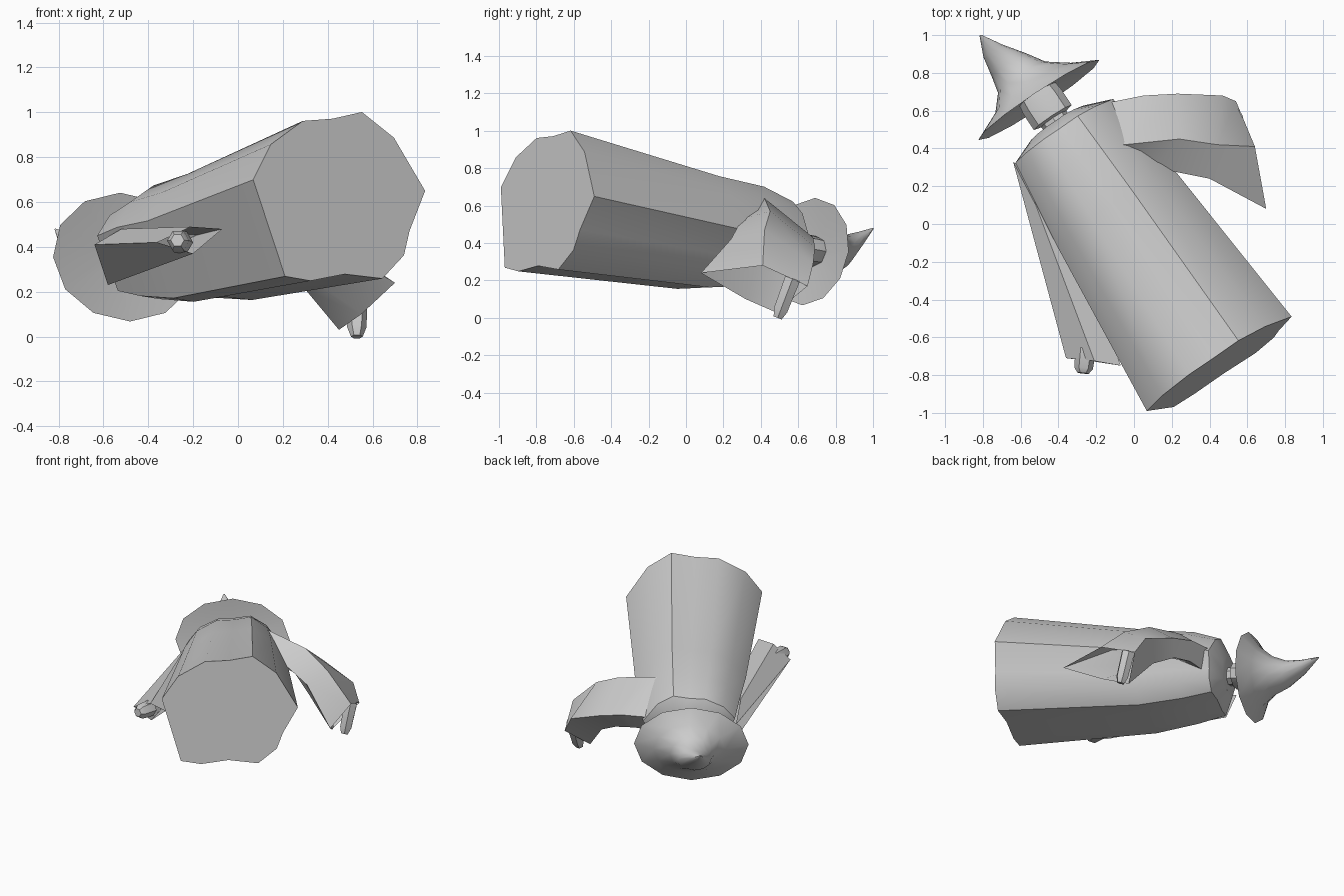
import bpy, bmesh, math
from mathutils import Vector

cube = bpy.data.objects.get("Cube")
if cube:
    bpy.data.objects.remove(cube)

# One plain grey for the whole figure
grey = bpy.data.materials.new("plain_grey")
grey.use_nodes = True
grey.diffuse_color = (0.6, 0.6, 0.6, 1)
grey.node_tree.nodes["Principled BSDF"].inputs["Base Color"].default_value = (0.6, 0.6, 0.6, 1)

# The figure lies along this axis, from hem to hat
base = Vector((0.44, -0.755, 0.63))
up = Vector((-0.545, 0.826, -0.14)).normalized()
side = Vector((0.83, 0.55, 0)).normalized()
depth = side.cross(up).normalized()


def place(t, w, d):
    return base + up * t + side * w + depth * d


def loft(name, rings, open_end=False, angle=35):
    """Skin a row of equal-length rings into one object."""
    bm = bmesh.new()
    rows = [[bm.verts.new(p) for p in ring] for ring in rings]
    n = len(rows[0])
    for a, b in zip(rows, rows[1:]):
        for i in range(n):
            j = (i + 1) % n
            bm.faces.new((a[i], a[j], b[j], b[i]))
    bm.faces.new(rows[0][::-1])
    end = bm.faces.new(rows[-1])
    bmesh.ops.recalc_face_normals(bm, faces=bm.faces)
    if open_end:
        bm.faces.remove(end)
    mesh = bpy.data.meshes.new(name)
    bm.to_mesh(mesh)
    bm.free()
    mesh.materials.append(grey)
    obj = bpy.data.objects.new(name, mesh)
    bpy.context.collection.objects.link(obj)
    bpy.ops.object.select_all(action='DESELECT')
    obj.select_set(True)
    bpy.context.view_layer.objects.active = obj
    bpy.ops.object.shade_smooth_by_angle(angle=math.radians(angle))


def ellipse(t, rw, rd, n, w=0, d=0):
    angles = [math.tau * i / n for i in range(n)]
    return [place(t, w + rw * math.cos(a), d + rd * math.sin(a)) for a in angles]


def hand(name, a, b, r, n=6):
    """Faceted, tapered stub with a blunt tip."""
    a, b = Vector(a), Vector(b)
    turn = (b - a).to_track_quat('Z', 'Y')
    rings = []
    for f, s in ((0, 1), (0.8, 0.9), (1, 0.55)):
        rings.append([a.lerp(b, f) + turn @ Vector((r * s * math.cos(math.tau * i / n),
                      r * s * math.sin(math.tau * i / n), 0)) for i in range(n)])
    loft(name, rings)


# Robe: uneven hem outline, shrunk towards the shoulders
hem = [(-.44, .07), (-.33, .23), (-.15, .335), (.01, .345), (.17, .375), (.33, .26), (.475, .02),
       (.375, -.16), (.335, -.27), (.21, -.375), (.01, -.355), (-.175, -.385), (-.31, -.365)]
steps = [(0, 1, 1, 0), (1, .81, .8, -.03), (1.3, .73, .71, -.01), (1.5, .675, .57, -.01),
         (1.56, .36, .33, -.02)]
loft("robe", [[place(t, w * sw, d * sd + off) for w, d in hem] for t, sw, sd, off in steps])

# Head and neck
loft("head", [ellipse(t, rw, rd, 8, 0, -.03) for t, rw, rd in
              ((1.52, .07, .06), (1.59, .08, .06), (1.6, .12, .08), (1.7, .12, .085), (1.78, .11, .08))])

# Pointed hat with wide oval brim and bent tip
loft("hat", [ellipse(t, rw, rd, 12, w, d) for t, rw, rd, w, d in
             ((1.75, .1, .08, 0, -.035), (1.72, .385, .29, -.01, -.035), (1.79, .24, .19, 0, -.03),
              (1.87, .15, .13, -.02, -.02), (1.96, .11, .09, -.04, .0),
              (2.06, .06, .05, -.07, .07), (2.155, .005, .005, -.08, .15))], angle=50)

# Left sleeve: flattened, bends down at the elbow, flares to an open cuff
loft("left_sleeve", [
    [(-.20, .35, .55), (-.20, .42, .62), (-.15, .64, .45), (-.20, .55, .32), (-.20, .40, .40)],
    [(-.02, .37, .58), (-.05, .42, .64), (.05, .68, .43), (.00, .60, .32), (.00, .42, .42)],
    [(.10, .30, .53), (.24, .45, .57), (.23, .69, .38), (.15, .61, .29), (.17, .42, .38)],
    [(.40, .24, .42), (.44, .42, .47), (.47, .68, .29), (.30, .56, .21), (.32, .38, .27)],
    [(.70, .08, .24), (.64, .41, .28), (.54, .65, .17), (.45, .48, .03), (.55, .32, .10)]],
    open_end=True)
hand("left_hand", (.53, .57, .21), (.53, .49, 0), .048)

# Right sleeve: hangs beside the robe to an open cuff
loft("right_sleeve", [
    [(-.64, .33, .41), (-.52, .10, .48), (-.40, .15, .40), (-.58, .29, .23)],
    [(-.36, -.71, .42), (-.21, -.725, .49), (-.07, -.75, .48), (-.20, -.73, .37)]],
    open_end=True)
hand("right_hand", (-.255, -.66, .42), (-.27, -.79, .43), .055)
